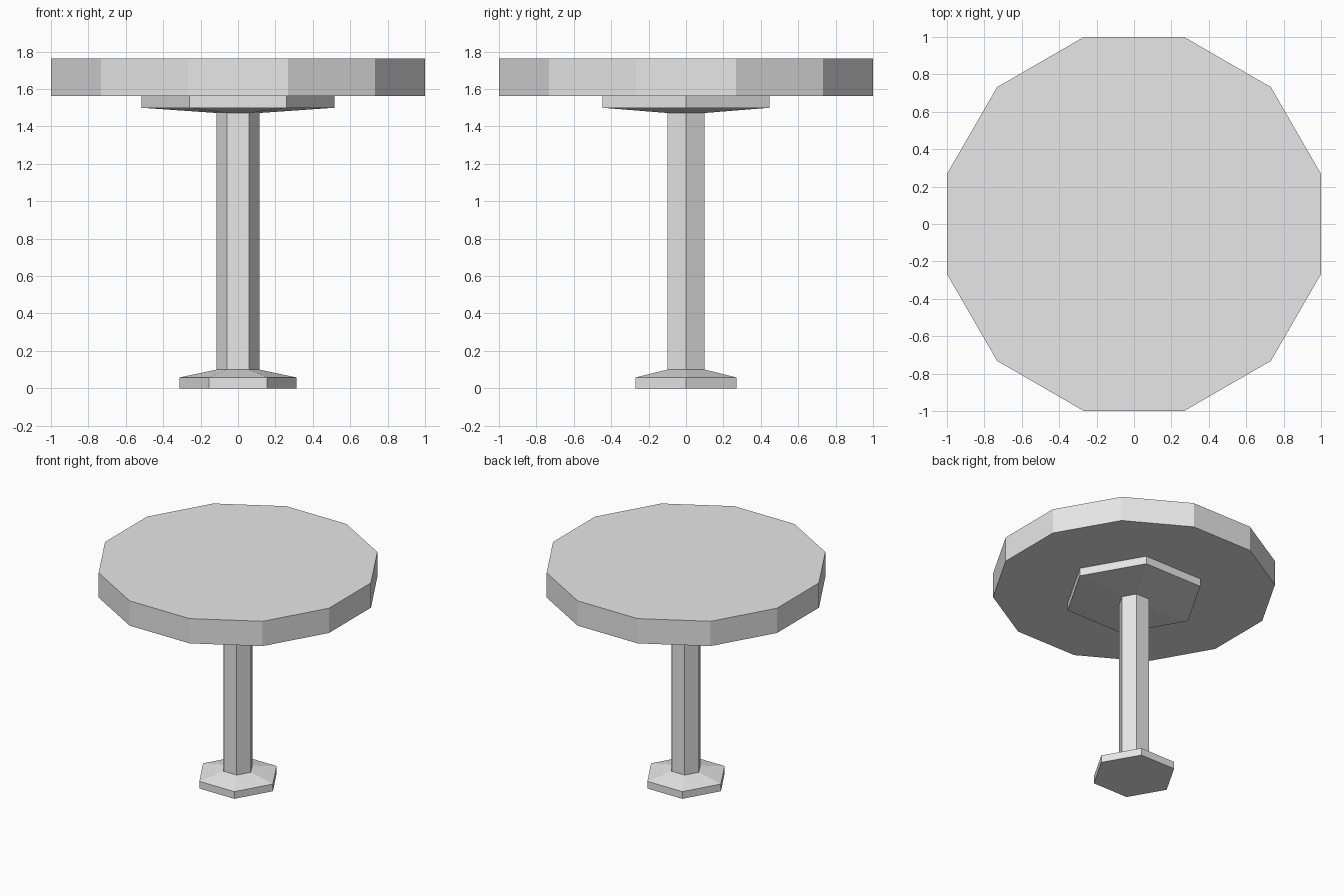
import bpy
import bmesh
from math import cos, sin, tau

cube = bpy.data.objects.get("Cube")
if cube:
    bpy.data.objects.remove(cube, do_unlink=True)

grey = bpy.data.materials.new("plain grey")
grey.use_nodes = True
colour = (0.8, 0.8, 0.8, 1.0)
grey.diffuse_color = colour
grey.node_tree.nodes["Principled BSDF"].inputs["Base Color"].default_value = colour


def prism(name, sides, profile, turn=0.0):
    """Flat-sided solid through (radius, height) rings; turn is in side steps."""
    bm = bmesh.new()
    rings = []
    for radius, z in profile:
        angles = [tau * (i + turn) / sides for i in range(sides)]
        rings.append([bm.verts.new((radius * cos(a), radius * sin(a), z)) for a in angles])
    for low, high in zip(rings, rings[1:]):
        for i in range(sides):
            j = (i + 1) % sides
            bm.faces.new((low[i], low[j], high[j], high[i]))
    bm.faces.new(rings[0][::-1])
    bm.faces.new(rings[-1])
    mesh = bpy.data.meshes.new(name)
    bm.to_mesh(mesh)
    bm.free()
    mesh.materials.append(grey)
    obj = bpy.data.objects.new(name, mesh)
    bpy.context.collection.objects.link(obj)
    return obj


STEM = 0.115

# Hexagonal pedestal: foot, stem and the flared support under the top
prism("foot", 6, [(0.312, 0), (0.312, 0.058), (STEM, 0.1)])
prism("stem", 6, [(STEM, 0.1), (STEM, 1.472)])
prism("top_support", 6, [(STEM, 1.472), (0.516, 1.5), (0.516, 1.563)])

# Twelve-sided table top with flats facing the axes
prism("table_top", 12, [(1.035, 1.563), (1.035, 1.763)], turn=0.5)
